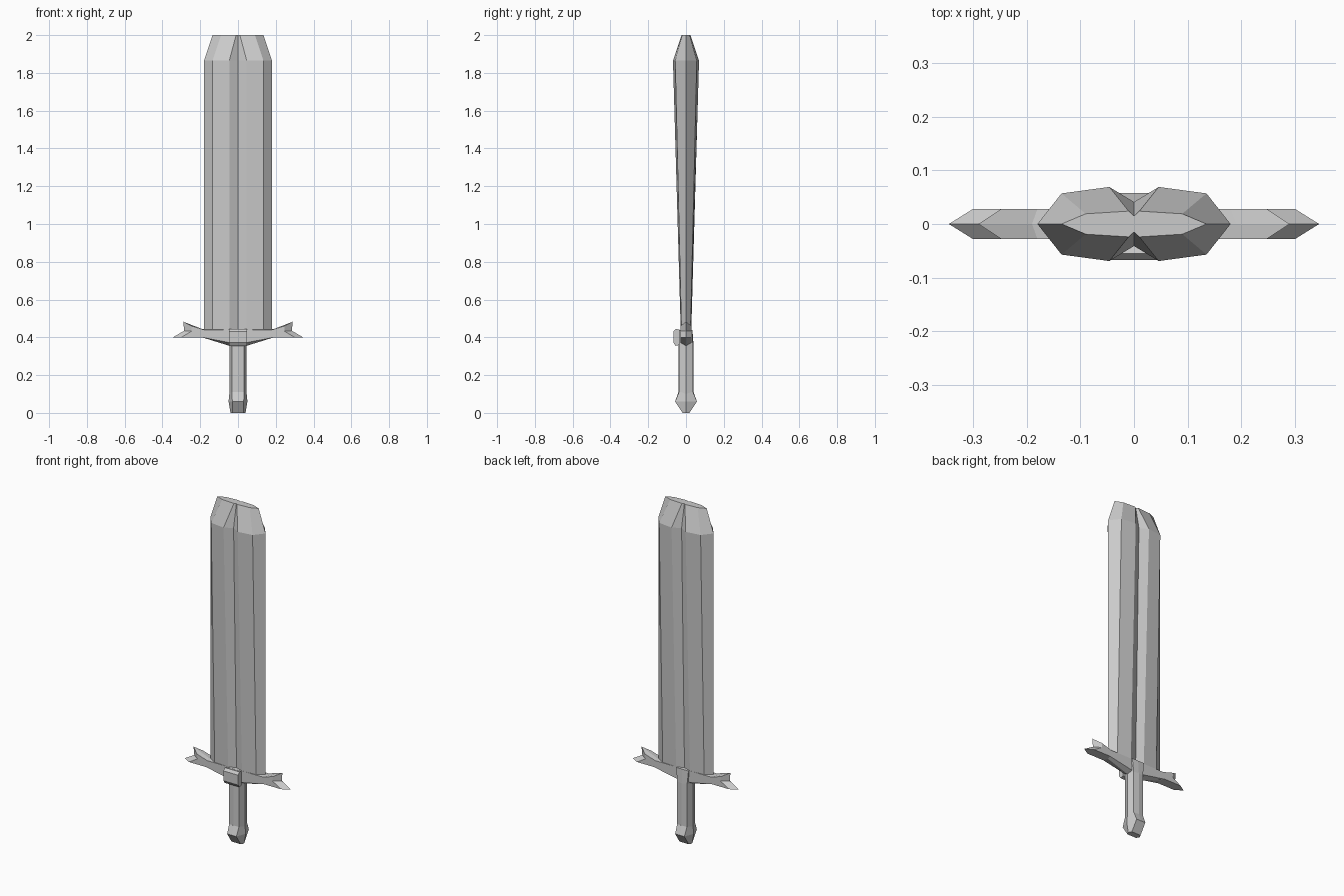
import bpy, bmesh

if "Cube" in bpy.data.objects:
    bpy.data.objects.remove(bpy.data.objects["Cube"])


def finish(name, bm):
    bmesh.ops.remove_doubles(bm, verts=bm.verts, dist=0.0001)
    bmesh.ops.recalc_face_normals(bm, faces=bm.faces)
    mesh = bpy.data.meshes.new(name)
    bm.to_mesh(mesh)
    bm.free()
    obj = bpy.data.objects.new(name, mesh)
    bpy.context.collection.objects.link(obj)
    return obj


def ring(quarter):
    """Mirror a quarter outline, from (x, 0) to (0, y), into a closed ring."""
    half = quarter + [(-x, y) for x, y in reversed(quarter[:-1])]
    return half + [(x, -y) for x, y in reversed(half[1:-1])]


def loft(name, sections):
    """Join (z, quarter outline) sections into a capped solid."""
    bm = bmesh.new()
    loops = [[bm.verts.new((x, y, z)) for x, y in ring(q)] for z, q in sections]
    for a, b in zip(loops, loops[1:]):
        for i in range(len(a)):
            j = (i + 1) % len(a)
            bm.faces.new((a[i], a[j], b[j], b[i]))
    bm.faces.new(loops[0][::-1])
    bm.faces.new(loops[-1])
    return finish(name, bm)


# Broad blade with a central groove, thickening toward the blunt tip
loft("blade", [
    (0.44, [(0.18, 0), (0.135, 0.024), (0.045, 0.028), (0, 0.014)]),
    (1.865, [(0.18, 0), (0.135, 0.057), (0.046, 0.069), (0, 0.041)]),
    (2.0, [(0.135, 0), (0.09, 0.019), (0.01, 0.024), (0, 0.015)]),
])

# Faceted grip running up into the guard
grip = [(0.046, 0), (0.032, 0.036), (0, 0.04)]
loft("grip", [(0.10, grip), (0.36, grip),
              (0.44, [(0.046, 0), (0.04, 0.034), (0, 0.034)])])

# Pommel with a wide middle and a narrow foot
loft("pommel", [
    (0.0, [(0.04, 0), (0.03, 0.018), (0, 0.018)]),
    (0.06, [(0.05, 0), (0.03, 0.058), (0, 0.058)]),
    (0.11, [(0.045, 0), (0.032, 0.037), (0, 0.04)]),
])

# Cross guard: ridge outline at y = 0, flat outline at the front and back
ridge = [(0, .355), (.045, .355), (.18, .40), (.345, .40),
         (.285, .435), (.29, .483), (.19, .443), (0, .443)]
flat = [(0, .375), (.045, .372), (.19, .40), (.30, .40),
        (.245, .433), (.247, .46), (.18, .44), (0, .44)]
bm = bmesh.new()
for side in (1, -1):
    mid = [bm.verts.new((side * x, 0, z)) for x, z in ridge]
    for y in (-0.028, 0.028):
        edge = [bm.verts.new((side * x, y, z)) for x, z in flat]
        bm.faces.new(edge)
        for i in range(len(mid) - 1):
            bm.faces.new((mid[i], mid[i + 1], edge[i + 1], edge[i]))
finish("cross_guard", bm)

# Chamfered plate on the front of the guard
plate = [(-0.035, .36), (-0.055, .355), (-0.067, .372),
         (-0.067, .43), (-0.055, .445), (-0.035, .44)]
bm = bmesh.new()
ends = [[bm.verts.new((x, y, z)) for y, z in plate] for x in (-0.048, 0.048)]
for i in range(len(plate)):
    j = (i + 1) % len(plate)
    bm.faces.new((ends[0][i], ends[0][j], ends[1][j], ends[1][i]))
for end in ends:
    bm.faces.new(end)
finish("guard_plate", bm)
